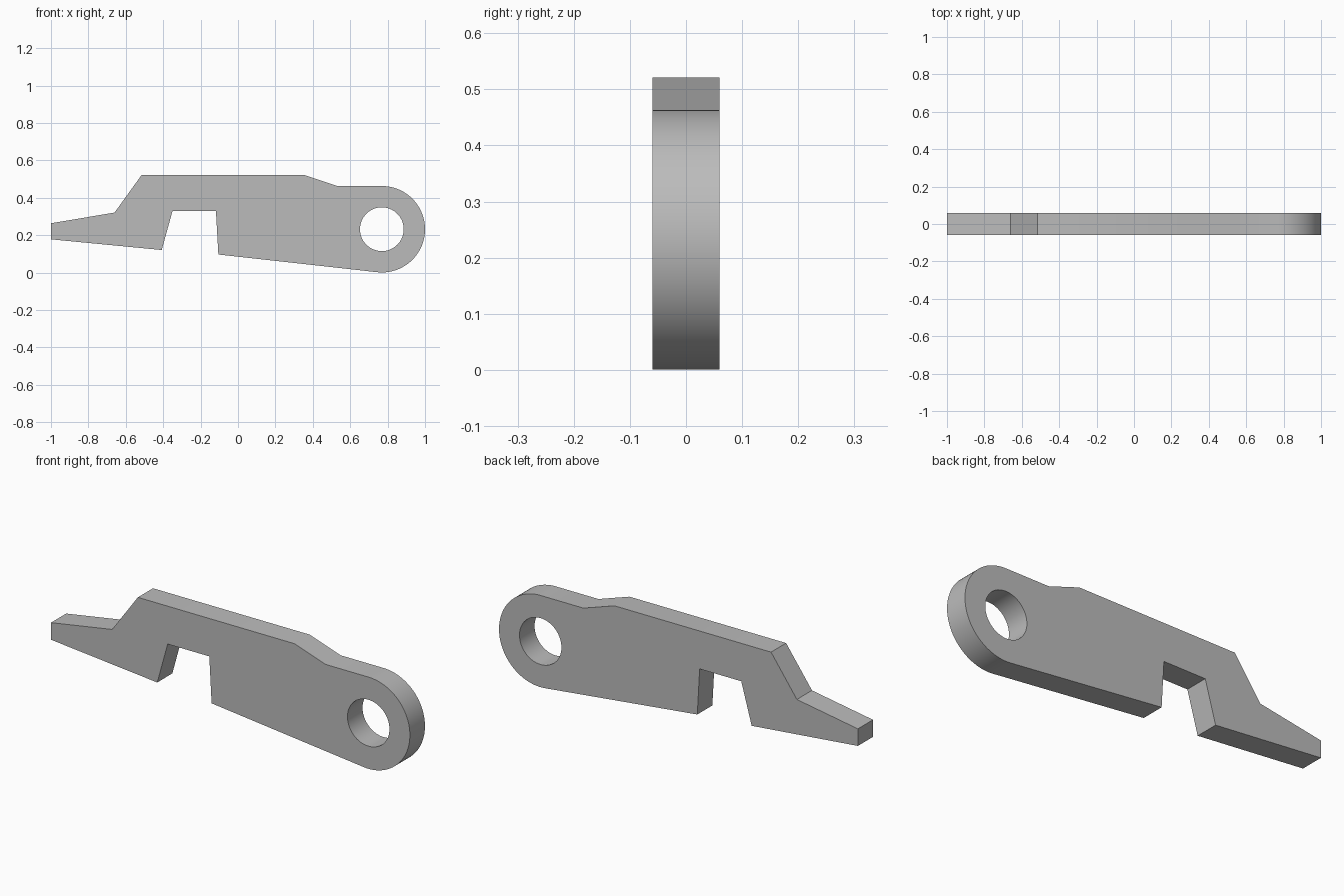
import bpy
import bmesh
from math import cos, sin, radians
from mathutils import Vector

cube = bpy.data.objects.get("Cube")
if cube:
    bpy.data.objects.remove(cube, do_unlink=True)

THICKNESS = 0.12
EYE_X, EYE_Z = 0.769, 0.232
EYE_RADIUS, HOLE_RADIUS = 0.231, 0.117

steel = bpy.data.materials.new("plain grey")
steel.use_nodes = True
grey = (0.5, 0.5, 0.5, 1)
steel.diffuse_color = grey
steel.node_tree.nodes["Principled BSDF"].inputs["Base Color"].default_value = grey


def arc(radius, start, end, steps):
    """Points around the pivot eye, angles in degrees."""
    angles = [radians(start + (end - start) * i / steps) for i in range(steps + 1)]
    return [(EYE_X + radius * cos(a), EYE_Z + radius * sin(a)) for a in angles]


def add_loop(bm, points):
    verts = [bm.verts.new((x, -THICKNESS / 2, z)) for x, z in points]
    return [bm.edges.new((a, b)) for a, b in zip(verts, verts[1:] + verts[:1])]


# Lever outline: notched underside, pointed tip, raised back, rounded eye
outline = [
    (-0.105, 0.097), (-0.118, 0.33), (-0.35, 0.33), (-0.408, 0.121),
    (-1.0, 0.178), (-1.0, 0.264), (-0.66, 0.321), (-0.516, 0.521),
    (0.357, 0.521), (0.53, 0.463),
] + arc(EYE_RADIUS, 90, -96, 48)
hole = arc(HOLE_RADIUS, 0, 360, 64)[:-1]

# Fill the profile around the hole and extrude it to full thickness
bm = bmesh.new()
edges = add_loop(bm, outline) + add_loop(bm, hole)
bmesh.ops.triangle_fill(bm, edges=edges, use_beauty=True, normal=Vector((0, -1, 0)))
extruded = bmesh.ops.extrude_face_region(bm, geom=bm.faces[:], use_keep_orig=True)
moved = [g for g in extruded["geom"] if isinstance(g, bmesh.types.BMVert)]
bmesh.ops.translate(bm, verts=moved, vec=(0, THICKNESS, 0))
bmesh.ops.recalc_face_normals(bm, faces=bm.faces[:])

mesh = bpy.data.meshes.new("lever_arm")
bm.to_mesh(mesh)
bm.free()
mesh.materials.append(steel)
lever = bpy.data.objects.new("lever_arm", mesh)
bpy.context.collection.objects.link(lever)

# Smooth the eye and bore, keeping the plate edges crisp
bpy.ops.object.select_all(action='DESELECT')
lever.select_set(True)
bpy.context.view_layer.objects.active = lever
bpy.ops.object.shade_smooth_by_angle(angle=radians(25))
